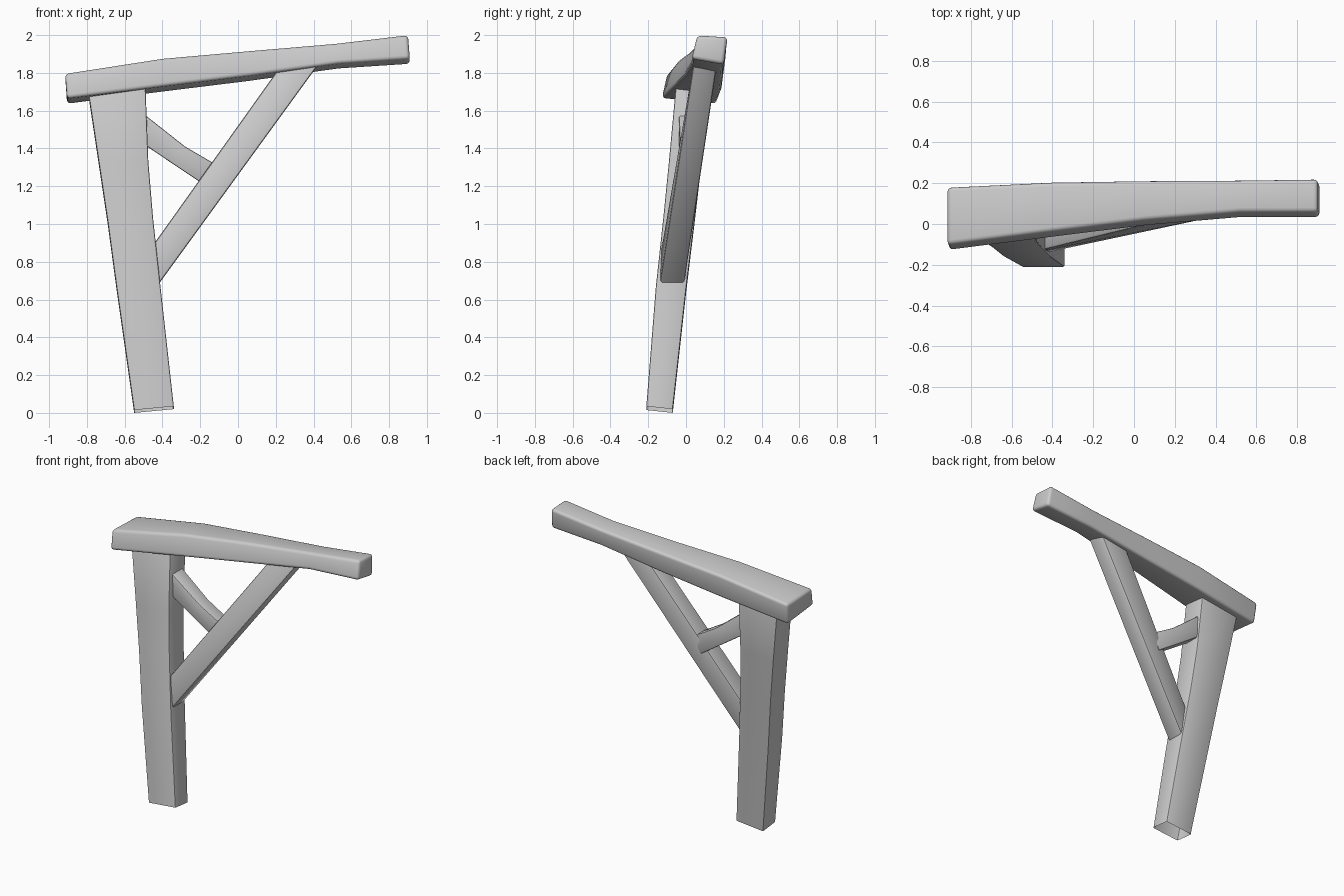
import bpy
import bmesh
import math

cube = bpy.data.objects.get("Cube")
if cube:
    bpy.data.objects.remove(cube, do_unlink=True)

# Single plain grey for all timbers
grey = bpy.data.materials.new("timber_grey")
grey.use_nodes = True
colour = (0.6, 0.6, 0.6, 1)
grey.diffuse_color = colour
grey.node_tree.nodes["Principled BSDF"].inputs["Base Color"].default_value = colour


def timber(name, rings, bevel, segments=2, open_start=False):
    """Loft four-cornered rings into a beam with softened edges."""
    bm = bmesh.new()
    loops = [[bm.verts.new(p) for p in ring] for ring in rings]
    for a, b in zip(loops, loops[1:]):
        for i in range(4):
            j = (i + 1) % 4
            bm.faces.new((a[i], a[j], b[j], b[i]))
    if not open_start:
        bm.faces.new(loops[0])
    bm.faces.new(loops[-1])
    bmesh.ops.recalc_face_normals(bm, faces=bm.faces)
    hard = [e for e in bm.edges
            if len(e.link_faces) == 2 and e.calc_face_angle() > math.radians(40)]
    bmesh.ops.bevel(bm, geom=hard, offset=bevel, segments=segments,
                    profile=0.5, affect='EDGES', clamp_overlap=True)
    mesh = bpy.data.meshes.new(name)
    bm.to_mesh(mesh)
    bm.free()
    mesh.materials.append(grey)
    obj = bpy.data.objects.new(name, mesh)
    bpy.context.collection.objects.link(obj)
    bpy.ops.object.select_all(action='DESELECT')
    obj.select_set(True)
    bpy.context.view_layer.objects.active = obj
    bpy.ops.object.shade_smooth_by_angle(angle=math.radians(35))
    return obj


def beam_ring(x, bottom, top, front, back):
    # Section rolled slightly backwards
    return [(x + 0.01, front, bottom + 0.03), (x, front + 0.03, top),
            (x, back, top - 0.01), (x + 0.01, back - 0.02, bottom)]


def post_ring(left, right, front, back, z):
    # Cut leans up towards +x and down towards the back
    return [(left, front, z + 0.015), (right, front, z + 0.035),
            (right, back, z + 0.02), (left, back, z)]


def brace_ring(upper, lower, front, back):
    # Section given by its upper and lower points in the x-z plane
    return [(upper[0], front, upper[1]), (lower[0], front, lower[1]),
            (lower[0], back, lower[1]), (upper[0], back, upper[1])]


# Tapering crooked top beam
timber("top_beam", [
    beam_ring(-0.915, 1.635, 1.795, -0.13, 0.18),
    beam_ring(-0.40, 1.70, 1.875, -0.065, 0.205),
    beam_ring(0.05, 1.755, 1.915, -0.01, 0.212),
    beam_ring(0.52, 1.82, 1.955, 0.03, 0.215),
    beam_ring(0.90, 1.845, 2.0, 0.03, 0.22)], 0.02, 3)

# Leaning post, hollow at the foot
timber("post", [
    post_ring(-0.55, -0.34, -0.21, -0.07, 0),
    post_ring(-0.64, -0.41, -0.16, 0.0, 0.63),
    post_ring(-0.69, -0.45, -0.12, 0.045, 1.0),
    post_ring(-0.735, -0.475, -0.09, 0.08, 1.3),
    post_ring(-0.795, -0.49, -0.053, 0.12, 1.7)], 0.008, open_start=True)

# Long diagonal brace
timber("diagonal_brace", [
    brace_ring((-0.52, 0.79), (-0.45, 0.64), -0.145, -0.015),
    brace_ring((0.235, 1.85), (0.43, 1.85), 0.04, 0.165)], 0.012)

# Short strut between post and brace
timber("short_strut", [
    brace_ring((-0.54, 1.615), (-0.54, 1.45), -0.04, 0.08),
    brace_ring((-0.28, 1.41), (-0.34, 1.315), -0.03, 0.07),
    brace_ring((-0.10, 1.305), (-0.16, 1.195), -0.025, 0.07)], 0.008)
